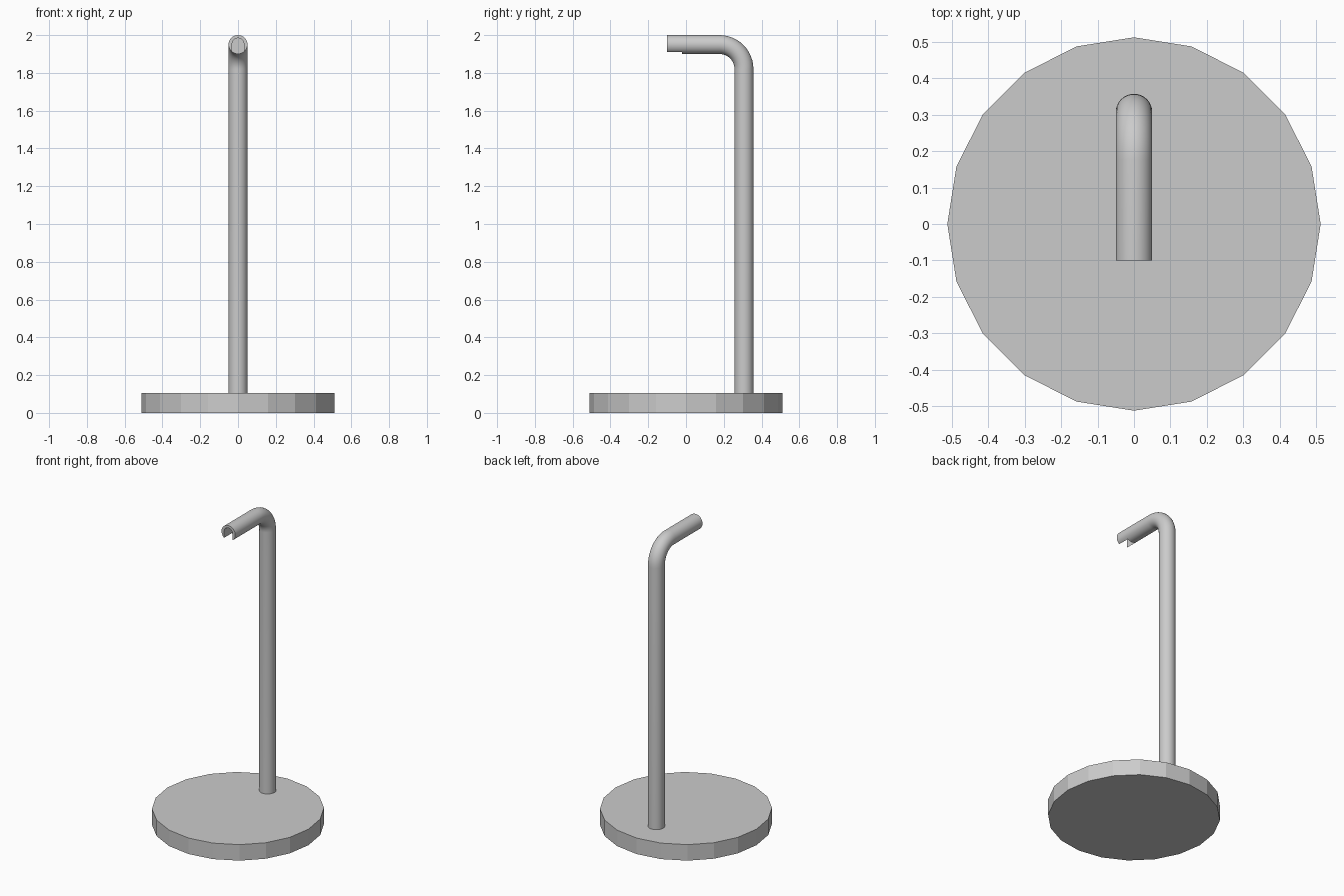
import bpy, bmesh
from math import sin, cos, pi, radians

if "Cube" in bpy.data.objects:
    bpy.data.objects.remove(bpy.data.objects["Cube"])

def finish(bm, name):
    bmesh.ops.recalc_face_normals(bm, faces=bm.faces)
    me = bpy.data.meshes.new(name)
    bm.to_mesh(me)
    bm.free()
    ob = bpy.data.objects.new(name, me)
    bpy.context.collection.objects.link(ob)
    return ob

# Round base, 20 flat sides
bpy.ops.mesh.primitive_cylinder_add(vertices=20, radius=0.512, depth=0.105, location=(0, 0, 0.0525))
bpy.context.object.name = "base"

# Bent pole: a round section swept up, round the bend and forward
SIDES, R, BEND = 32, 0.05, 0.13
PY, PZ = 0.307, 1.95
path = [(PY, 0.1, 0.0)]
for i in range(13):
    a = pi / 2 * i / 12
    path.append((PY - BEND + BEND * cos(a), PZ - BEND + BEND * sin(a), a))
path.append((-0.1, PZ, pi / 2))

bm = bmesh.new()
rings = []
for y, z, a in path:
    rings.append([bm.verts.new((R * cos(t), y + R * sin(t) * cos(a), z + R * sin(t) * sin(a)))
                  for t in (2 * pi * k / SIDES for k in range(SIDES))])
for r0, r1 in zip(rings, rings[1:]):
    for k in range(SIDES):
        n = (k + 1) % SIDES
        bm.faces.new((r0[k], r0[n], r1[n], r1[k]))
bm.faces.new(rings[0])
bm.faces.new(rings[-1])
pole = finish(bm, "pole")

# Arched slot cut into the underside of the tip
bm = bmesh.new()
W, TOP = 0.031, 1.953
section = [(-W, 1.85), (W, 1.85)] + [(W * cos(pi * i / 16), TOP + W * sin(pi * i / 16)) for i in range(17)]
face = bm.faces.new([bm.verts.new((x, -0.2, z)) for x, z in section])
ext = bmesh.ops.extrude_face_region(bm, geom=[face])
bmesh.ops.translate(bm, vec=(0, 0.18, 0), verts=[v for v in ext["geom"] if isinstance(v, bmesh.types.BMVert)])
cutter = finish(bm, "slot_cutter")
cutter.hide_render = True

mod = pole.modifiers.new("slot", 'BOOLEAN')
mod.operation = 'DIFFERENCE'
mod.solver = 'EXACT'
mod.object = cutter
bpy.ops.object.select_all(action='DESELECT')
pole.select_set(True)
bpy.context.view_layer.objects.active = pole
bpy.ops.object.modifier_apply(modifier=mod.name)
bpy.data.objects.remove(cutter)
bpy.ops.object.shade_smooth_by_angle(angle=radians(30))
